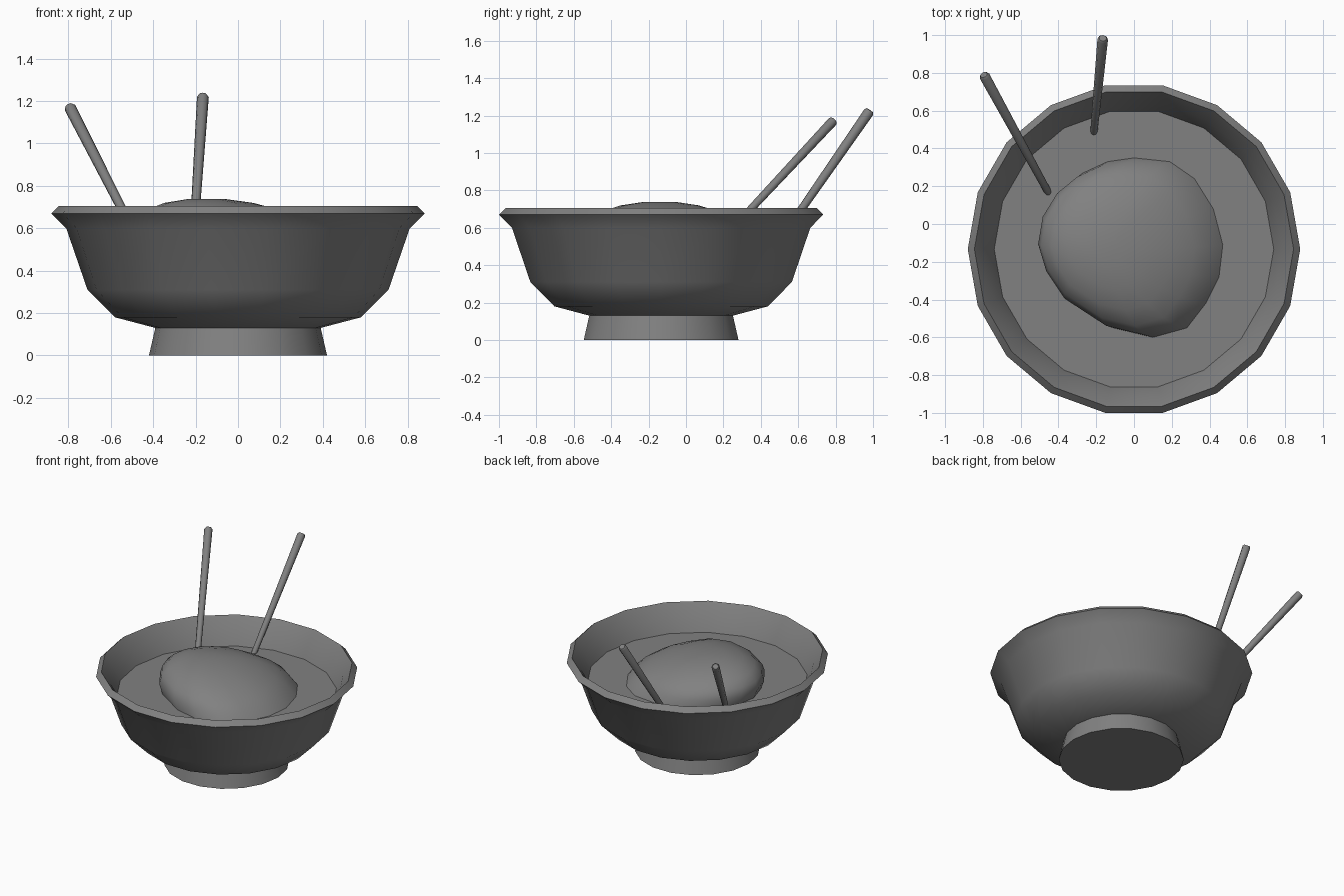
import bpy
import bmesh
from math import cos, sin, pi, radians
from mathutils import Vector

default_cube = bpy.data.objects.get("Cube")
if default_cube:
    bpy.data.objects.remove(default_cube)

CENTRE_Y = -0.133
SIDES = 18
SOUP_Z = 0.52

# One plain grey for everything
grey = bpy.data.materials.new("plain_grey")
grey.use_nodes = True
colour = (0.22, 0.22, 0.22, 1)
grey.diffuse_color = colour
grey.node_tree.nodes["Principled BSDF"].inputs["Base Color"].default_value = colour


def finish(name, bm, angle=35):
    """Turn a bmesh into a grey, angle-smoothed object."""
    bmesh.ops.recalc_face_normals(bm, faces=bm.faces)
    mesh = bpy.data.meshes.new(name)
    bm.to_mesh(mesh)
    bm.free()
    mesh.materials.append(grey)
    obj = bpy.data.objects.new(name, mesh)
    bpy.context.collection.objects.link(obj)
    bpy.ops.object.select_all(action='DESELECT')
    obj.select_set(True)
    bpy.context.view_layer.objects.active = obj
    bpy.ops.object.shade_smooth_by_angle(angle=radians(angle))
    return obj


def loft(bm, rings, cap_start=True, cap_end=True):
    """Bridge equal-length rings of points with quads."""
    loops = [[bm.verts.new(p) for p in ring] for ring in rings]
    count = len(loops[0])
    for low, high in zip(loops, loops[1:]):
        for i in range(count):
            j = (i + 1) % count
            bm.faces.new((low[i], low[j], high[j], high[i]))
    if cap_start:
        bm.faces.new(loops[0])
    if cap_end:
        bm.faces.new(loops[-1])


def circle(radius, z):
    angles = [2 * pi * i / SIDES for i in range(SIDES)]
    return [(radius * cos(a), CENTRE_Y + radius * sin(a), z) for a in angles]


def turned(name, profile):
    bm = bmesh.new()
    loft(bm, [circle(r, z) for r, z in profile])
    return finish(name, bm)


# Bowl: foot, outer wall, bevelled rim, inner wall and floor
turned("bowl", [
    (0.42, 0), (0.39, 0.13), (0.58, 0.18), (0.71, 0.31), (0.81, 0.6),
    (0.88, 0.67), (0.845, 0.705), (0.785, 0.62), (0.74, SOUP_Z),
    (0.66, 0.34), (0.5, 0.23),
])

# Flat soup surface
bm = bmesh.new()
bm.faces.new([bm.verts.new(p) for p in circle(0.74, SOUP_Z)])
finish("soup", bm)

# Mound: an uneven outline narrowing to an off-centre top
outline = [
    (0.47, -0.11), (0.42, 0.08), (0.32, 0.24), (0.19, 0.33), (0, 0.35),
    (-0.14, 0.33), (-0.27, 0.27), (-0.38, 0.18), (-0.46, 0.05),
    (-0.485, -0.1), (-0.44, -0.25), (-0.34, -0.4), (-0.11, -0.55),
    (0.1, -0.6), (0.28, -0.55), (0.38, -0.42), (0.45, -0.28),
]
middle = Vector((0, -0.12))
peak = Vector((-0.15, -0.14))
rings = []
for step in range(6):
    angle = radians(16 * step)
    height, spread = sin(angle), cos(angle)
    hub = middle.lerp(peak, height)
    rings.append([(hub.x + (x - middle.x) * spread,
                   hub.y + (y - middle.y) * spread,
                   SOUP_Z + 0.222 * height) for x, y in outline])
bm = bmesh.new()
loft(bm, rings, cap_start=False)
finish("mound", bm, 50)


# Chopsticks: tapered rods with a slightly rounded top
def chopstick(name, tip, top):
    tip, top = Vector(tip), Vector(top)
    axis = (top - tip).normalized()
    turn = axis.to_track_quat('Z', 'Y')
    stations = [(tip, 0.019), (top - axis * 0.012, 0.028), (top, 0.02)]
    bm = bmesh.new()
    loft(bm, [[centre + turn @ Vector((r * cos(a), r * sin(a), 0))
               for a in (2 * pi * i / 8 for i in range(8))]
              for centre, r in stations])
    return finish(name, bm, 50)


chopstick("right_chopstick", (-0.45, 0.16, 0.5), (-0.795, 0.79, 1.175))
chopstick("left_chopstick", (-0.213, 0.48, 0.5), (-0.165, 0.984, 1.228))
